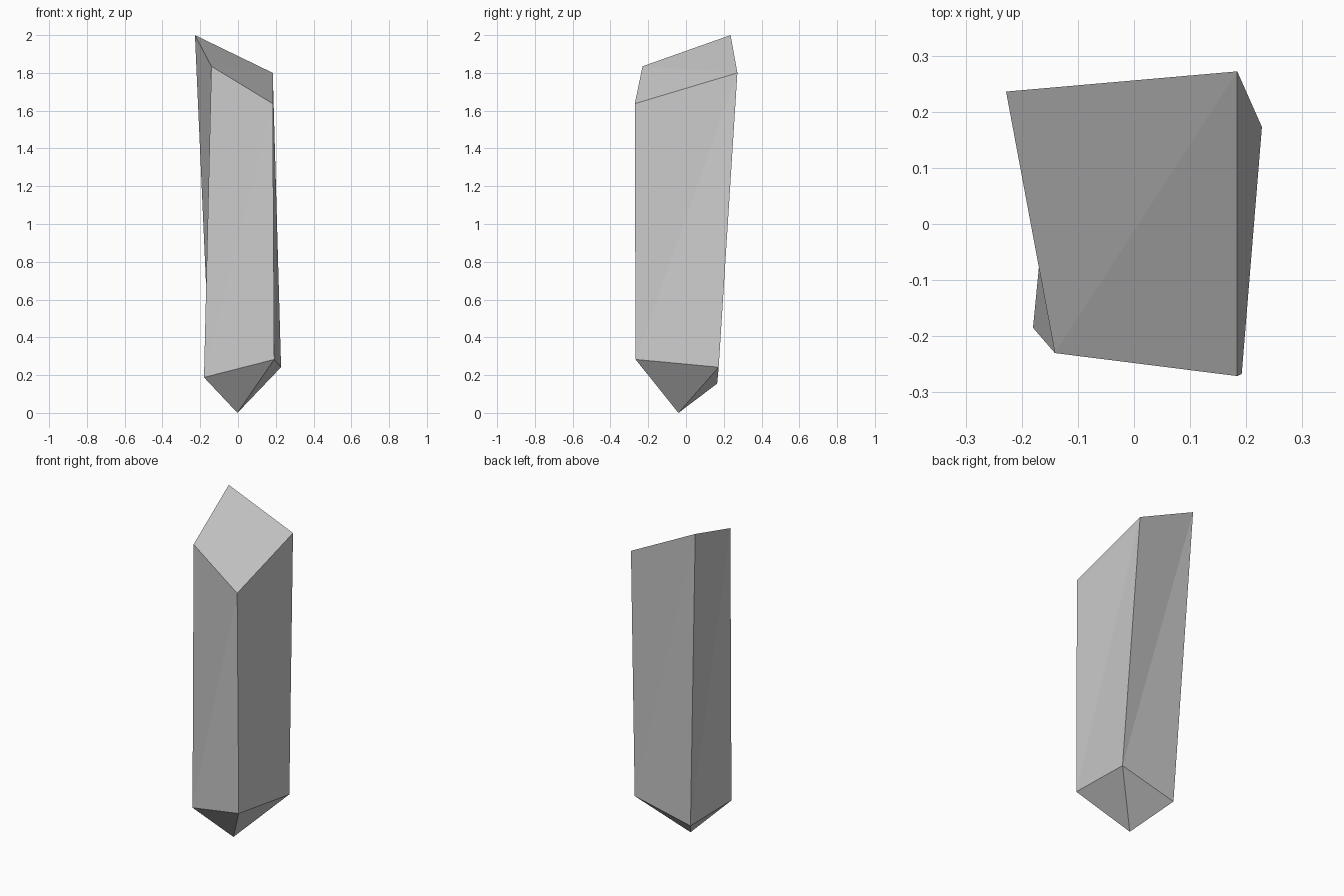
import bpy
import bmesh

if "Cube" in bpy.data.objects:
    bpy.data.objects.remove(bpy.data.objects["Cube"])

# Corner rings, counter-clockwise from front left
lower = [(-0.18, -0.185, 0.188), (0.192, -0.267, 0.283), (0.228, 0.173, 0.242), (-0.146, 0.165, 0.155)]
upper = [(-0.141, -0.23, 1.835), (0.184, -0.271, 1.637), (0.184, 0.272, 1.80), (-0.228, 0.236, 2.0)]

bm = bmesh.new()
low = [bm.verts.new(p) for p in lower]
top = [bm.verts.new(p) for p in upper]
tip = bm.verts.new((-0.003, -0.04, 0.0))

# Twisted sides and pointed base
for i in range(4):
    j = (i + 1) % 4
    bm.faces.new((low[i], low[j], top[j]))
    bm.faces.new((low[i], top[j], top[i]))
    bm.faces.new((tip, low[j], low[i]))

# Slanted cap
bm.faces.new((top[0], top[1], top[2]))
bm.faces.new((top[0], top[2], top[3]))
bmesh.ops.recalc_face_normals(bm, faces=bm.faces)

mesh = bpy.data.meshes.new("crystal_shard")
bm.to_mesh(mesh)
bm.free()
bpy.context.collection.objects.link(bpy.data.objects.new("crystal_shard", mesh))
